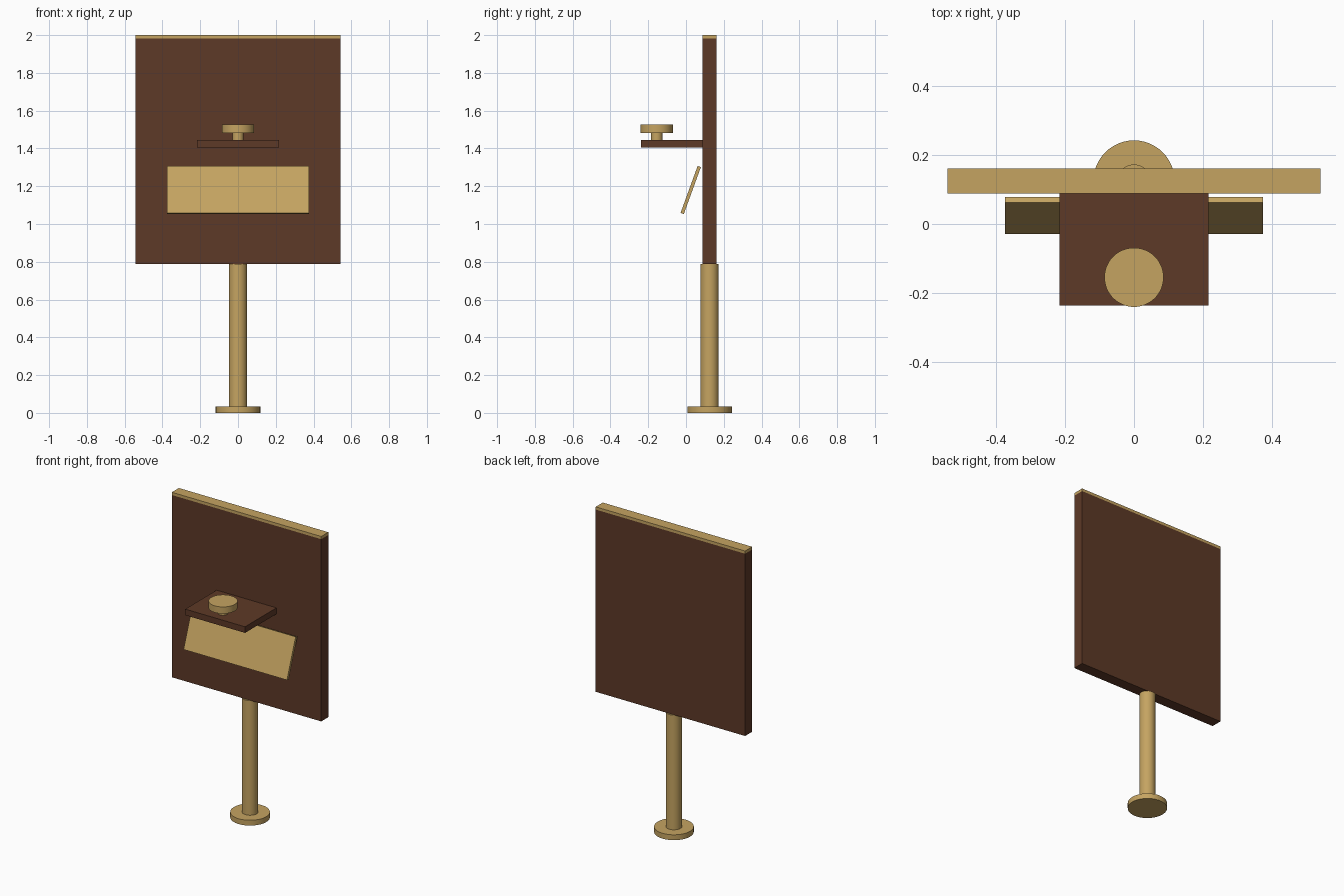
import bpy
import math

cube = bpy.data.objects.get("Cube")
if cube:
    bpy.data.objects.remove(cube, do_unlink=True)


def make_material(name, rgb):
    mat = bpy.data.materials.new(name)
    mat.use_nodes = True
    colour = (*rgb, 1.0)
    mat.diffuse_color = colour
    mat.node_tree.nodes["Principled BSDF"].inputs["Base Color"].default_value = colour
    return mat


gold = make_material("pale gold wood", (0.56, 0.37, 0.12))
brown = make_material("dark brown wood", (0.11, 0.041, 0.02))


def box(name, size, centre, mat, tilt=0.0):
    bpy.ops.mesh.primitive_cube_add(size=1, location=centre)
    obj = bpy.context.object
    obj.name = name
    obj.scale = size
    bpy.ops.object.transform_apply(location=False, rotation=False, scale=True)
    obj.rotation_euler.x = math.radians(tilt)
    obj.data.materials.append(mat)
    return obj


def cylinder(name, radius, y, bottom, top, mat):
    bpy.ops.mesh.primitive_cylinder_add(
        vertices=48, radius=radius, depth=top - bottom,
        location=(0, y, (bottom + top) / 2))
    obj = bpy.context.object
    obj.name = name
    obj.data.materials.append(mat)
    bpy.ops.object.shade_smooth_by_angle(angle=math.radians(30))
    return obj


BOARD_Y = 0.125
KNOB_Y = -0.155

# Stand
cylinder("base_disc", 0.118, BOARD_Y, 0, 0.035, gold)
cylinder("pole", 0.048, BOARD_Y, 0.035, 0.787, gold)

# Upright board with its cap strip
box("board", (1.084, 0.073, 1.195), (0, BOARD_Y, 1.3845), brown)
box("board_cap", (1.084, 0.073, 0.018), (0, BOARD_Y, 1.991), gold)

# Shelf with the knob on top
box("shelf", (0.434, 0.327, 0.04), (0, -0.0735, 1.425), brown)
cylinder("knob_stem", 0.03, KNOB_Y, 1.445, 1.482, gold)
cylinder("knob", 0.086, KNOB_Y, 1.482, 1.526, gold)

# Leaning panel below the shelf
box("leaning_panel", (0.75, 0.018, 0.265), (0, 0.025, 1.18), gold, tilt=-20)
